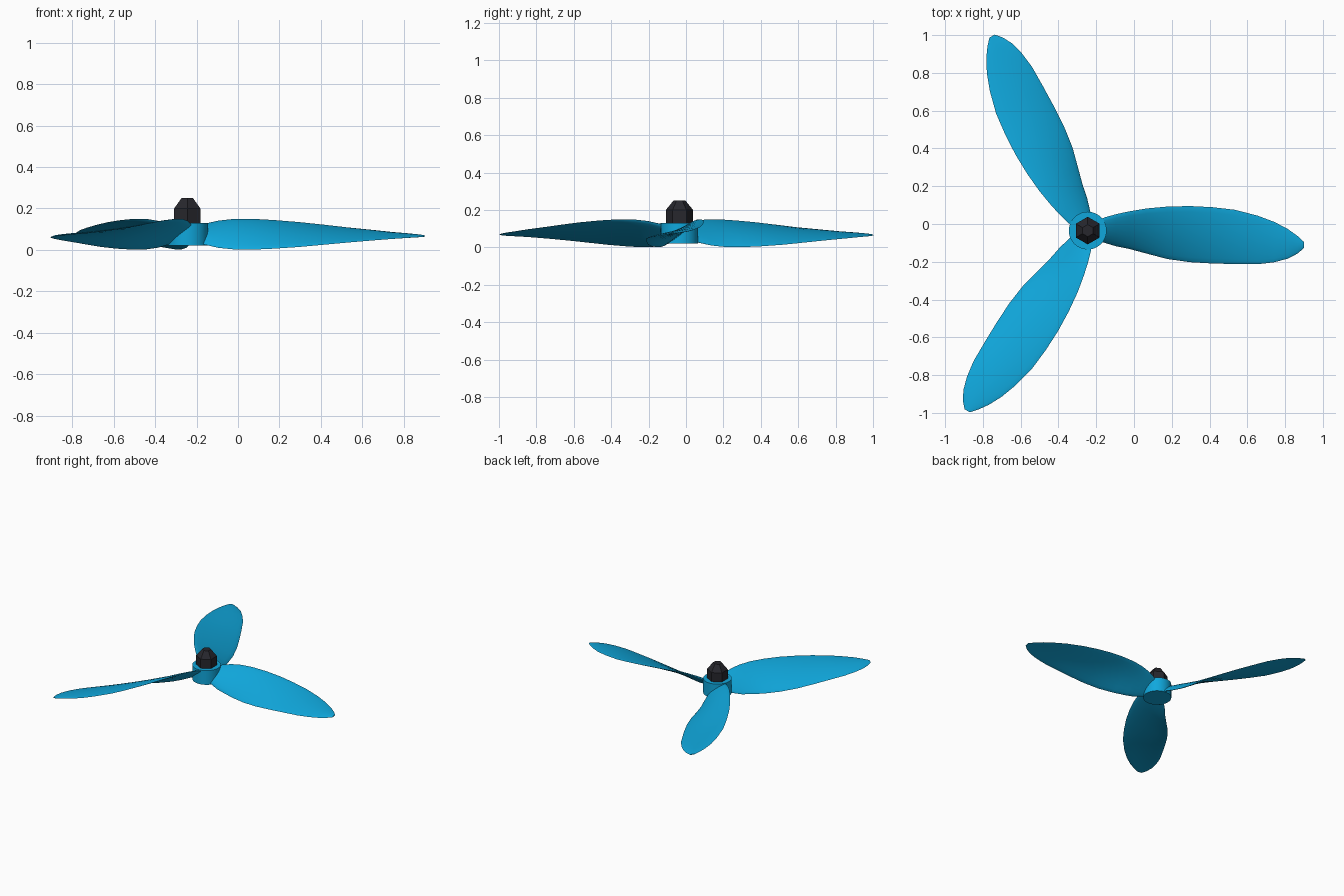
import bpy
import math
from mathutils import Matrix

cube = bpy.data.objects.get("Cube")
if cube:
    bpy.data.objects.remove(cube, do_unlink=True)

CENTER = Matrix.Translation((-0.245, -0.035, 0))


def make_material(name, color):
    mat = bpy.data.materials.new(name)
    mat.use_nodes = True
    mat.diffuse_color = color
    bsdf = next(n for n in mat.node_tree.nodes if n.type == "BSDF_PRINCIPLED")
    bsdf.inputs["Base Color"].default_value = color
    return mat


def loft(name, rings, mat, smooth_angle=None):
    """Skin a list of equal-length closed rings and cap both ends."""
    n = len(rings[0])
    verts = [p for ring in rings for p in ring]
    faces = [(k * n + i, k * n + (i + 1) % n, (k + 1) * n + (i + 1) % n, (k + 1) * n + i)
             for k in range(len(rings) - 1) for i in range(n)]
    faces.append(tuple(reversed(range(n))))
    faces.append(tuple(range(len(verts) - n, len(verts))))
    mesh = bpy.data.meshes.new(name)
    mesh.from_pydata(verts, [], faces)
    mesh.materials.append(mat)
    obj = bpy.data.objects.new(name, mesh)
    bpy.context.collection.objects.link(obj)
    obj.matrix_world = CENTER
    if smooth_angle:
        bpy.ops.object.select_all(action="DESELECT")
        obj.select_set(True)
        bpy.context.view_layer.objects.active = obj
        bpy.ops.object.shade_smooth_by_angle(angle=math.radians(smooth_angle))
    return obj


def circle(radius, z, sides):
    # First corner points along +y
    return [(-radius * math.sin(2 * math.pi * i / sides),
             radius * math.cos(2 * math.pi * i / sides), z) for i in range(sides)]


def blade_section(x, y_low, y_high, z_low, z_high, thick, steps=10):
    """Thin cambered lens running from the low front edge to the high back edge."""
    dy, dz = y_high - y_low, z_high - z_low
    length = math.hypot(dy, dz)
    ny, nz = -dz / length, dy / length
    ring = []
    for i in range(2 * steps):
        a = math.pi * i / steps
        t = 0.5 - 0.5 * math.cos(a)
        off = -0.5 * thick * math.sin(a) + 0.03 * length * math.sin(math.pi * t)
        ring.append((x, y_low + dy * t + ny * off, z_low + dz * t + nz * off))
    return ring


blue = make_material("bright blue", (0.005, 0.39, 0.72, 1))
black = make_material("charcoal", (0.02, 0.02, 0.026, 1))

# Hub and the hexagonal nut on top
loft("hub", [circle(0.1, 0.02, 48), circle(0.1, 0.13, 48)], blue, 30)
loft("hub_nut", [circle(0.073, 0.12, 6), circle(0.073, 0.2, 6), circle(0.032, 0.25, 6)], black)

# Blade stations: radius, front edge y, back edge y, low z, high z, thickness
STATIONS = [
    (0.04, -0.05, 0.05, 0.035, 0.115, 0.026),
    (0.09, -0.065, 0.07, 0.024, 0.127, 0.026),
    (0.15, -0.083, 0.087, 0.01, 0.141, 0.024),
    (0.22, -0.097, 0.102, 0.003, 0.149, 0.022),
    (0.31, -0.121, 0.117, 0.001, 0.15, 0.02),
    (0.42, -0.15, 0.127, 0.006, 0.144, 0.018),
    (0.54, -0.167, 0.13, 0.014, 0.134, 0.017),
    (0.66, -0.174, 0.124, 0.025, 0.121, 0.015),
    (0.78, -0.177, 0.11, 0.036, 0.107, 0.013),
    (0.9, -0.178, 0.079, 0.046, 0.095, 0.011),
    (0.99, -0.167, 0.045, 0.053, 0.085, 0.009),
    (1.06, -0.148, 0.008, 0.058, 0.079, 0.008),
    (1.11, -0.122, -0.028, 0.061, 0.074, 0.007),
    (1.145, -0.092, -0.06, 0.064, 0.07, 0.005),
]

# Three blades, evenly turned around the hub
for i, name in enumerate(("left_blade", "back_blade", "front_blade")):
    blade = loft(name, [blade_section(*s) for s in STATIONS], blue, 50)
    blade.matrix_world = CENTER @ Matrix.Rotation(math.radians(120 * i), 4, "Z")
